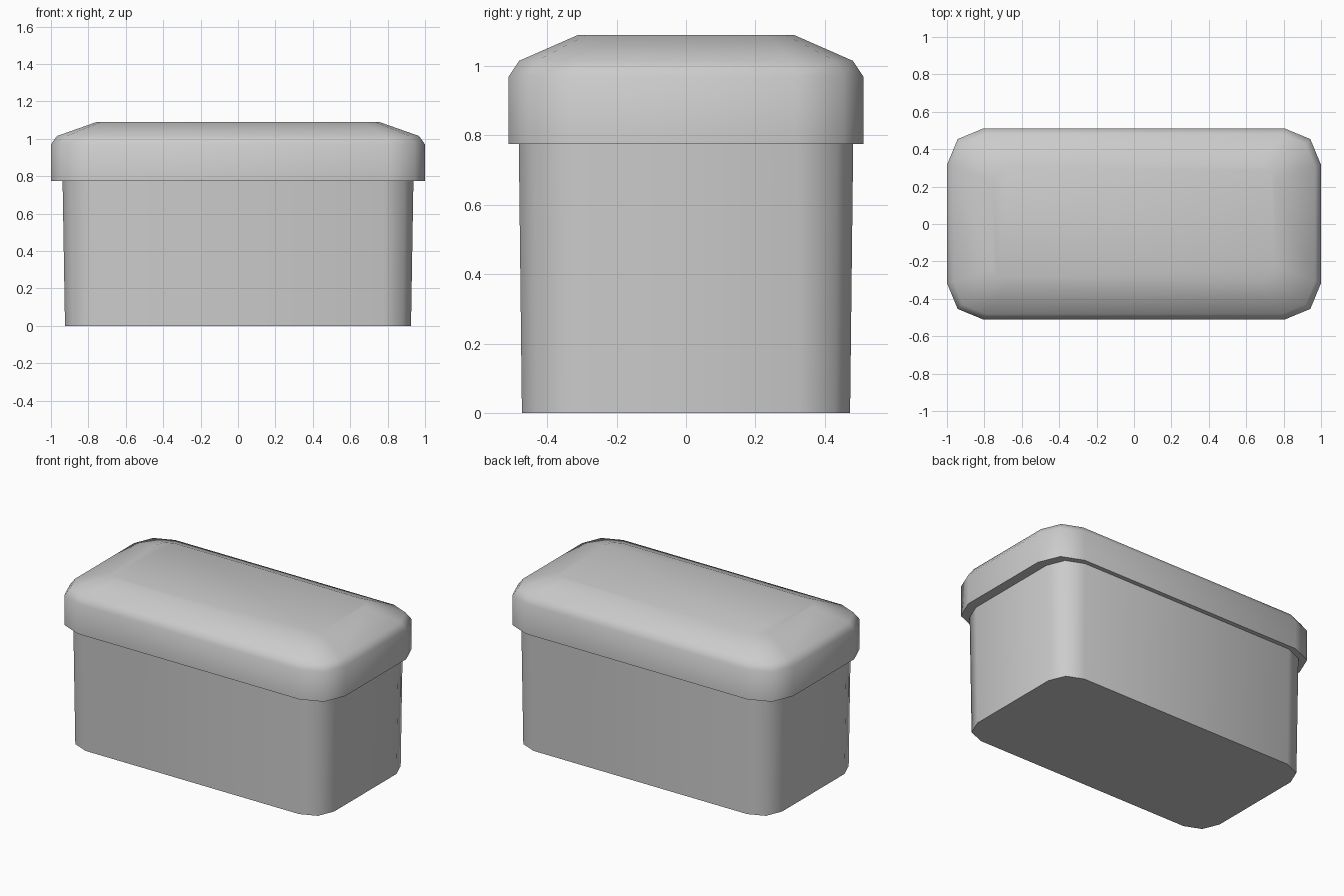
import bpy, bmesh, math

cube = bpy.data.objects.get("Cube")
if cube:
    bpy.data.objects.remove(cube)

# Single plain grey
grey = bpy.data.materials.new("plain grey")
grey.use_nodes = True
colour = (0.6, 0.6, 0.6, 1)
grey.diffuse_color = colour
grey.node_tree.nodes["Principled BSDF"].inputs["Base Color"].default_value = colour


def outline(hx, hy, r):
    """Rectangle with each corner rounded in two segments."""
    points = []
    for q, (sx, sy) in enumerate(((1, 1), (-1, 1), (-1, -1), (1, -1))):
        for step in range(3):
            a = (q + step / 2) * math.pi / 2
            points.append((sx * (hx - r) + r * math.cos(a),
                           sy * (hy - r) + r * math.sin(a)))
    return points


def loft(name, rings, smooth_angle):
    """Closed solid through rings of (half x, half y, corner radius, height)."""
    bm = bmesh.new()
    loops = [[bm.verts.new((x, y, z)) for x, y in outline(hx, hy, r)]
             for hx, hy, r, z in rings]
    for low, high in zip(loops, loops[1:]):
        for i in range(len(low)):
            j = (i + 1) % len(low)
            bm.faces.new((low[i], low[j], high[j], high[i]))
    bm.faces.new(loops[0][::-1])
    bm.faces.new(loops[-1])
    mesh = bpy.data.meshes.new(name)
    bm.to_mesh(mesh)
    bm.free()
    mesh.materials.append(grey)
    ob = bpy.data.objects.new(name, mesh)
    bpy.context.collection.objects.link(ob)
    bpy.ops.object.select_all(action='DESELECT')
    ob.select_set(True)
    bpy.context.view_layer.objects.active = ob
    bpy.ops.object.shade_smooth_by_angle(angle=math.radians(smooth_angle))
    return ob


# Slightly flared tub
loft("container_body", [(0.925, 0.473, 0.15, 0), (0.938, 0.482, 0.16, 0.78)], 60)

# Overhanging lid with a bevelled, domed top
loft("lid", [(1.0, 0.511, 0.195, 0.775), (1.0, 0.511, 0.195, 0.97),
             (0.968, 0.481, 0.175, 1.015), (0.755, 0.31, 0.08, 1.09)], 60)
